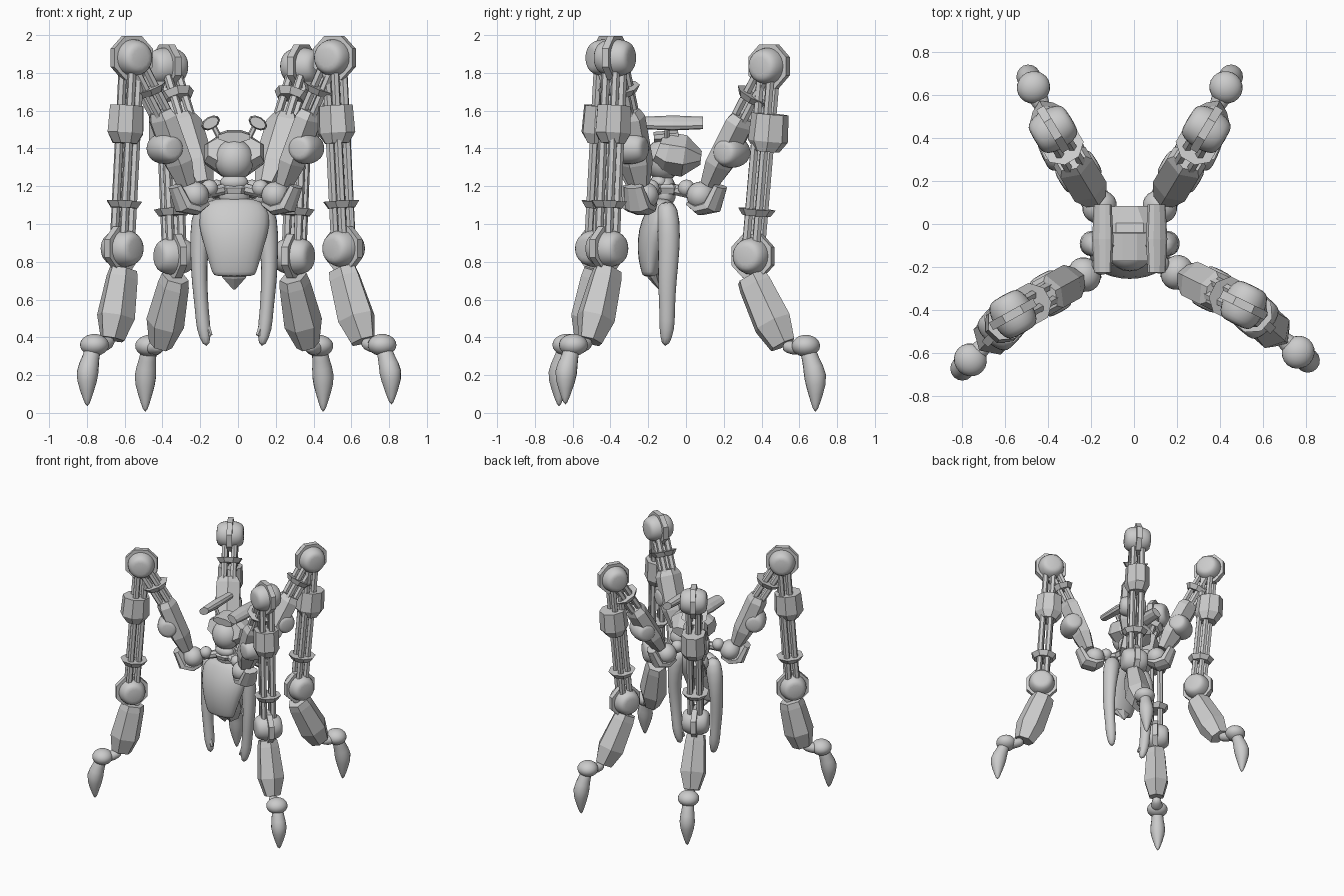
import bpy, bmesh
from math import cos, sin, pi, radians
from mathutils import Matrix, Vector

cube = bpy.data.objects.get("Cube")
if cube:
    bpy.data.objects.remove(cube)

grey = bpy.data.materials.new("plain grey")
grey.use_nodes = True
tone = (0.6, 0.6, 0.6, 1)
grey.diffuse_color = tone
grey.node_tree.nodes["Principled BSDF"].inputs["Base Color"].default_value = tone


def finish(name, bm, place, smooth):
    bmesh.ops.recalc_face_normals(bm, faces=bm.faces)
    for f in bm.faces:
        f.smooth = smooth
    mesh = bpy.data.meshes.new(name)
    bm.to_mesh(mesh)
    bm.free()
    mesh.materials.append(grey)
    obj = bpy.data.objects.new(name, mesh)
    obj.matrix_world = place
    bpy.context.collection.objects.link(obj)
    return obj


def loft(name, stations, sides, lateral, place, smooth=False, tilt=0):
    """Skin sections (centre, depth, width) along a path."""
    bm = bmesh.new()
    pts = [Vector(s[0]) for s in stations]
    rings = []
    for i, (_, depth, width) in enumerate(stations):
        t = (pts[min(i + 1, len(pts) - 1)] - pts[max(i - 1, 0)]).normalized()
        u = (lateral - t * lateral.dot(t)).normalized()
        w = t.cross(u)
        ring = []
        for k in range(sides):
            a = 2 * pi * (k + 0.5) / sides
            p, q = width * cos(a), depth * sin(a)
            ring.append(bm.verts.new(pts[i] + u * (p * cos(tilt) - q * sin(tilt))
                                     + w * (p * sin(tilt) + q * cos(tilt))))
        rings.append(ring)
    for r, s in zip(rings, rings[1:]):
        for k in range(sides):
            n = (k + 1) % sides
            bm.faces.new((r[k], r[n], s[n], s[k]))
    bm.faces.new(rings[0])
    bm.faces.new(rings[-1])
    obj = finish(name, bm, place, smooth)
    if smooth:
        mod = obj.modifiers.new("rounding", 'SUBSURF')
        mod.levels = mod.render_levels = 1
    return obj


def ball(name, centre, size, place):
    bm = bmesh.new()
    bmesh.ops.create_uvsphere(bm, u_segments=20, v_segments=12, radius=1,
                              matrix=Matrix.Translation(centre) @ Matrix.Diagonal((*size, 1)))
    return finish(name, bm, place, True)


X, Y, Z = Vector((1, 0, 0)), Vector((0, 1, 0)), Vector((0, 0, 1))


def leg(tag, hip, heading, twist, bulge, hub, top, knee, low, heel, ankle, tip):
    """Mechanical leg; joints are (reach, height), the part below the knee is twisted."""
    place = Matrix.Translation((*hip, 0)) @ Matrix.Rotation(radians(heading), 4, 'Z')
    hub, top, knee, low, heel, ankle, tip = (
        Vector((r, 0, z)) for r, z in (hub, top, knee, low, heel, ankle, tip))

    def part(name, stations, sides=8, smooth=False):
        loft(tag + "_" + name, stations, sides, Y, place, smooth)

    def joint(name, p, *size):
        ball(tag + "_" + name, p, size, place)

    def barrel(name, p, r, half):
        """Ball with flattened ends, its axle across the leg."""
        rows = ((-1, .55), (-.88, .8), (-.5, .98), (0, 1.03), (.5, .98), (.88, .8), (1, .55))
        loft(tag + "_" + name, [(p + Y * half * y, r * k, r * k) for y, k in rows],
             12, X, place, True)

    def disc(name, p, r, half):
        loft(tag + "_" + name, [(p - Y * half, r, r), (p + Y * half, r, r)], 8, X, place)

    def cuff(name, p, along):
        part(name, [(p - along * .018, .075, .075), (p + along * .018, .1, .1)])

    def rods(name, a, b, spread, r):
        side = (b - a).normalized().cross(Y)
        for i in (-1, 1):
            for j in (-1, 1):
                off = Y * i * spread + side * j * spread * .85
                part(name, [(a + off, r, r), (b + off, r, r)], 6)

    # hip: link to the body, ball and boat-shaped bracket
    hipj = Vector((0, 0, 1.15))
    part("link", [(Vector((-.2, 0, 1.19)), .03, .03), (hipj, .03, .03)])
    joint("link_ball", Vector((-.09, 0, 1.19)), .045, .045, .045)
    joint("hip_ball", hipj, .075, .082, .075)
    part("hip_bracket", [(Vector((-.06, 0, 1.11)), .02, .055), (Vector((0, 0, 1.08)), .035, .075),
                         (Vector((.07, 0, 1.095)), .045, .075), (Vector((.12, 0, 1.2)), .03, .055)])

    # upper arm: tapered block, hub, collar and rods
    foot = Vector((.05, 0, 1.21))
    up = (top - foot).normalized()
    part("upper_block", [(foot, .05, .06), (foot.lerp(top, .3), .075, .1),
                         (foot.lerp(top, .9), .075, .1), (top, .06, .075)], 6)
    barrel("hub", hub, .085, .1)
    cuff("upper_collar", top.lerp(knee, .38), up)
    rods("upper_rod", top - up * .03, knee, .034, .023)
    barrel("knee_ball", knee, .102, .1)
    disc("knee_disc", knee, .126, .02)

    # turn the lower half about the knee
    turn = Vector((knee.x, 0, 0))
    place = (place @ Matrix.Translation(turn) @ Matrix.Rotation(radians(twist), 4, 'Z')
             @ Matrix.Translation(-turn))

    # lower arm: housing, long rods, cuff and elbow
    down = (low - knee).normalized()
    box = knee.lerp(low, .35) + X * bulge
    part("housing", [(box - down * .1, .1, .09), (box + down * .045, .108, .095),
                     (box + down * .1, .065, .07)], 8)
    rods("lower_rod", knee, low, .034, .023)
    cuff("lower_cuff", knee.lerp(low, .77), -down)
    barrel("elbow_ball", low, .102, .1)
    disc("elbow_disc", low, .126, .02)

    # shin block
    start = low - Z * .11 - X * .01
    part("shin", [(start, .085, .07), (start.lerp(heel, .12), .095, .08),
                  (start.lerp(heel, .68), .11, .1), (heel, .075, .06)], 6)

    # ankle and claw
    part("ankle_arm", [(heel, .035, .035), (heel.lerp(ankle, .45) - Z * .02, .04, .045),
                       (ankle, .05, .06)], 8, True)
    joint("ankle", ankle, .075, .078, .058)
    mid = ankle.lerp(tip, .45) + X * .035
    part("claw", [(ankle + Z * .01, .05, .05), (ankle.lerp(mid, .45), .045, .045),
                  (mid, .075, .072), (mid.lerp(tip, .5), .043, .042),
                  (tip, .008, .008)], 8, True)


front = dict(hub=(.18, 1.4), top=(.21, 1.6))
leg("front_left_leg", (.2, -.225), -26, -15, -.01, **front, knee=(.345, 1.88),
    low=(.41, .87), heel=(.545, .38), ankle=(.68, .36), tip=(.745, .04))
leg("front_right_leg", (-.23, -.235), 209, 18, .02, **front, knee=(.38, 1.88),
    low=(.455, .87), heel=(.53, .39), ankle=(.67, .36), tip=(.725, .03))
back = dict(bulge=.03, hub=(.19, 1.38), top=(.26, 1.57), knee=(.42, 1.835), low=(.325, .83),
            heel=(.5, .36), ankle=(.635, .355), tip=(.69, .0))
leg("back_left_leg", (.12, .08), 59, 6, **back)
leg("back_right_leg", (-.16, .08), 121, -6, **back)

# body, centred on its own middle line
mid = Matrix.Translation((-.02, 0, 0))


def column(name, rows, sides=12, smooth=True):
    """Upright shape from rows of (y, z, depth, width)."""
    loft(name, [((0, y, z), d, w) for y, z, d, w in rows], sides, X, mid, smooth)


column("torso", [(-.12, 1.14, .04, .1), (-.12, 1.1, .07, .19), (-.15, 1.0, .095, .2),
                 (-.18, .9, .085, .17), (-.19, .8, .065, .14), (-.19, .74, .045, .12),
                 (-.19, .72, .04, .11)])
column("waist_cloth", [(-.19, .78, .04, .1), (-.17, .72, .03, .07), (-.14, .655, .005, .008)], 6, False)
column("neck", [(-.11, 1.1, .06, .1), (-.11, 1.17, .06, .08), (-.12, 1.26, .06, .07)])
column("collar", [(-.1, 1.16, .09, .09), (-.1, 1.19, .1, .105), (-.1, 1.21, .08, .09)], 8, False)
ball("head", (0, -.12, 1.34), (.105, .1, .11), mid)
ball("jaw", (0, -.14, 1.22), (.075, .05, .045), mid)
loft("hood", [((0, y, z), d, w) for y, z, d, w in
              ((-.15, 1.395, .09, .15), (-.1, 1.375, .12, .17), (-.01, 1.36, .12, .165),
               (.08, 1.35, .04, .09))], 8, X, mid)
loft("hood_brim", [((0, -.17, 1.46), .03, .09), ((0, -.04, 1.47), .03, .09)], 8, X, mid)

for s, side in ((1, "left"), (-1, "right")):
    # hanging arm and hand
    loft(side + "_arm", [((s * x, y, z), d, w) for x, y, z, d, w in
                         ((.13, -.11, 1.12, .055, .06), (.17, -.09, 1.02, .065, .07),
                          (.188, -.09, .85, .06, .048), (.185, -.1, .7, .052, .044),
                          (.17, -.1, .53, .042, .037), (.163, -.1, .45, .045, .042),
                          (.145, -.11, .35, .02, .02))], 10, X, mid, True)
    # finger beside the hand
    loft(side + "_thumb", [((s * .15, -.11, .47), .02, .02), ((s * .125, -.12, .41), .012, .012)],
         6, X, mid)
    # overhead bar with its strut
    loft(side + "_bar", [((s * .125, y, 1.535), d, w) for y, d, w in
                         ((-.225, .028, .045), (-.07, .034, .054), (.09, .028, .045))],
         10, X, mid, tilt=s * radians(30))
    loft(side + "_bar_strut", [((s * .07, -.1, 1.44), .015, .015),
                               ((s * .115, -.1, 1.53), .015, .015)], 6, Y, mid)
